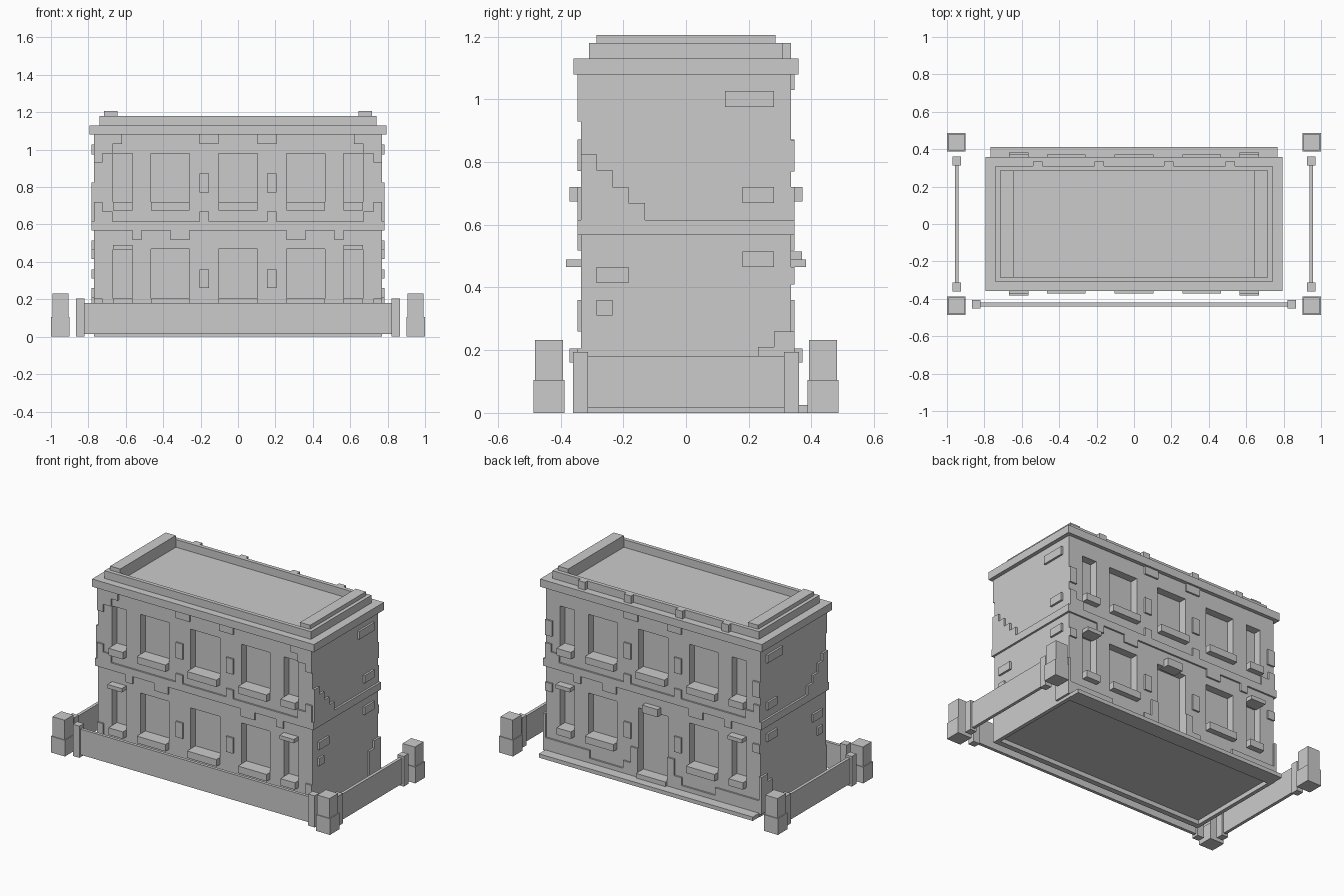
import bpy, bmesh


def boxes(name, items):
    """One object made of boxes given as (x0, x1, y0, y1, z0, z1)."""
    bm = bmesh.new()
    for x0, x1, y0, y1, z0, z1 in items:
        geo = bmesh.ops.create_cube(bm, size=1)
        for v in geo["verts"]:
            v.co = ((x0, x1)[v.co.x > 0], (y0, y1)[v.co.y > 0], (z0, z1)[v.co.z > 0])
    me = bpy.data.meshes.new(name)
    bm.to_mesh(me)
    bm.free()
    ob = bpy.data.objects.new(name, me)
    bpy.context.collection.objects.link(ob)
    return ob


def mirror_x(items):
    return items + [(-b, -a, *r) for a, b, *r in items]


def facade(side, rects, near=0.33, out=0.346):
    """(x0, x1, z0, z1) rectangles raised from the front (-1) or back (+1) wall."""
    y0, y1 = sorted((side * near, side * out))
    return [(a, b, y0, y1, c, d) for a, b, c, d in rects]


def flank(rects, near=0.765, out=0.783):
    """(y0, y1, z0, z1) rectangles raised from both end walls."""
    return mirror_x([(near, out, *r) for r in rects])


BX, BY = 0.77, 0.335
wide = [(-0.465, -0.26), (-0.105, 0.105), (0.26, 0.465)]
narrow = [(-0.668, -0.565), (0.565, 0.668)]

# main block with recessed windows, back door and hollow underside
body = boxes("building_walls", [(-BX, BX, -BY, BY, 0, 1.09)])
cuts = [(-0.745, 0.745, -0.31, 0.31, -0.1, 0.028)]
for s in (-1, 1):
    for a, b in wide + narrow:
        door = s == 1 and a == -0.105
        cuts += facade(s, [(a, b, 0.69, 0.98), (a, b, 0.05 if door else 0.18, 0.47)], BY - 0.05, 0.4)
cutter = boxes("window_cutter", cuts)
cutter.hide_render = True
mod = body.modifiers.new("windows", "BOOLEAN")
mod.object = cutter
mod.operation = "DIFFERENCE"
mod.solver = "EXACT"
bpy.context.view_layer.objects.active = body
bpy.ops.object.modifier_apply(modifier="windows")
bpy.data.objects.remove(cutter)

# window sills, narrow-window lintels, door lintel
sills, lintels = [], []
for s in (-1, 1):
    for a, b in wide + narrow:
        sills += facade(s, [(a, b, 0.675, 0.72)], 0.285, 0.372)
        if not (s == 1 and a == -0.105):
            sills += facade(s, [(a, b, 0.16, 0.205)], 0.285, 0.372)
    lintels += facade(s, [(a, b, 0.465, 0.49) for a, b in narrow], 0.30, 0.383)
lintels += facade(1, [(-0.055, 0.055, 0.465, 0.515)], 0.30, 0.37)
boxes("window_sills", sills)
boxes("lintels", lintels)

# mid-height band round the building
boxes("floor_band", [(-0.783, 0.783, -0.346, 0.346, 0.567, 0.615)])

# stepped brick patches on front and back
trim = []
for s in (-1, 1):
    half = [(0.725, BX, 0.615, 0.72), (0.67, 0.725, 0.615, 0.67), (0.155, 0.205, 0.615, 0.67),
            (0.26, 0.36, 0.518, 0.567), (0.515, 0.565, 0.518, 0.567),
            (0.105, 0.205, 1.03, 1.08), (0.155, 0.205, 0.772, 0.872), (0.155, 0.205, 0.26, 0.36)]
    if s == -1:
        half += [(0.62, BX, 1.03, 1.08), (0.67, BX, 0.98, 1.03), (0.725, BX, 0.93, 0.98),
                 (0.725, BX, 0.105, 0.205), (0.12, BX, 0.0, 0.105)]
    else:
        half += [(0.72, BX, 0.77, 0.87), (0.72, BX, 0.41, 0.465), (0.45, BX, 0.055, 0.105),
                 (0.105, 0.155, 0.0, 0.21), (0.155, 0.21, 0.0, 0.105), (0.21, BX, 0.0, 0.055)]
    trim += facade(s, mirror_x(half))
trim += facade(-1, [(-0.12, 0.12, 0.0, 0.105)])
boxes("facade_brick_trim", trim)

# door threshold
boxes("door_threshold", [(-0.105, 0.105, 0.285, 0.36, 0.02, 0.055)])

# stepped brick patches and loose bricks on the ends
boxes("end_brick_trim", flank([
    (-BY, -0.285, 0.615, 0.825), (-0.285, -0.235, 0.615, 0.775),
    (-0.235, -0.183, 0.615, 0.72), (-0.183, -0.13, 0.615, 0.67),
    (0.28, 0.346, 0.02, 0.26), (0.23, 0.28, 0.02, 0.21),
    (0.125, 0.28, 0.975, 1.027), (0.18, 0.28, 0.67, 0.72), (0.18, 0.28, 0.465, 0.515),
    (-0.285, -0.183, 0.415, 0.465), (-0.285, -0.235, 0.31, 0.36)]))

# cornice, parapet and roof-edge blocks
boxes("cornice", [(-0.795, 0.795, -0.359, 0.359, 1.08, 1.13)])
boxes("parapet", mirror_x([(0.645, 0.74, -0.31, 0.31, 1.125, 1.18)]) +
      [(-0.645, 0.645, -0.31, -0.285, 1.125, 1.18), (-0.645, 0.645, 0.285, 0.31, 1.125, 1.18)])
boxes("parapet_caps", mirror_x([(0.645, 0.717, -0.285, 0.285, 1.175, 1.206)]))
boxes("parapet_blocks", mirror_x([(a, a + 0.05, 0.305, 0.335, 1.125, 1.18) for a in (0.16, 0.49)]))

# back doorstep along the wall
boxes("back_step", [(-0.767, 0.767, 0.33, 0.412, 0, 0.025)])

# boundary wall: panels, small end posts, two-tier corner posts
boxes("front_boundary_wall", [(-0.825, 0.825, -0.44, -0.42, 0.015, 0.181)])
boxes("side_boundary_walls", mirror_x([(0.937, 0.957, -0.32, 0.32, 0.015, 0.181)]))
small, low, high = [], [], []
for s in (-1, 1):
    y0, y1 = sorted((s * 0.312, s * 0.36))
    small.append((0.925, 0.97, y0, y1, 0, 0.195))
    y = s * 0.437
    low.append((0.9, 1.0, y - 0.05, y + 0.05, 0, 0.105))
    high.append((0.905, 0.993, y - 0.045, y + 0.045, 0.105, 0.232))
small += [(0.82, 0.867, -0.453, -0.407, 0.0, 0.205)]
boxes("wall_end_posts", mirror_x(small))
boxes("corner_post_bases", mirror_x(low))
boxes("corner_post_tops", mirror_x(high))
